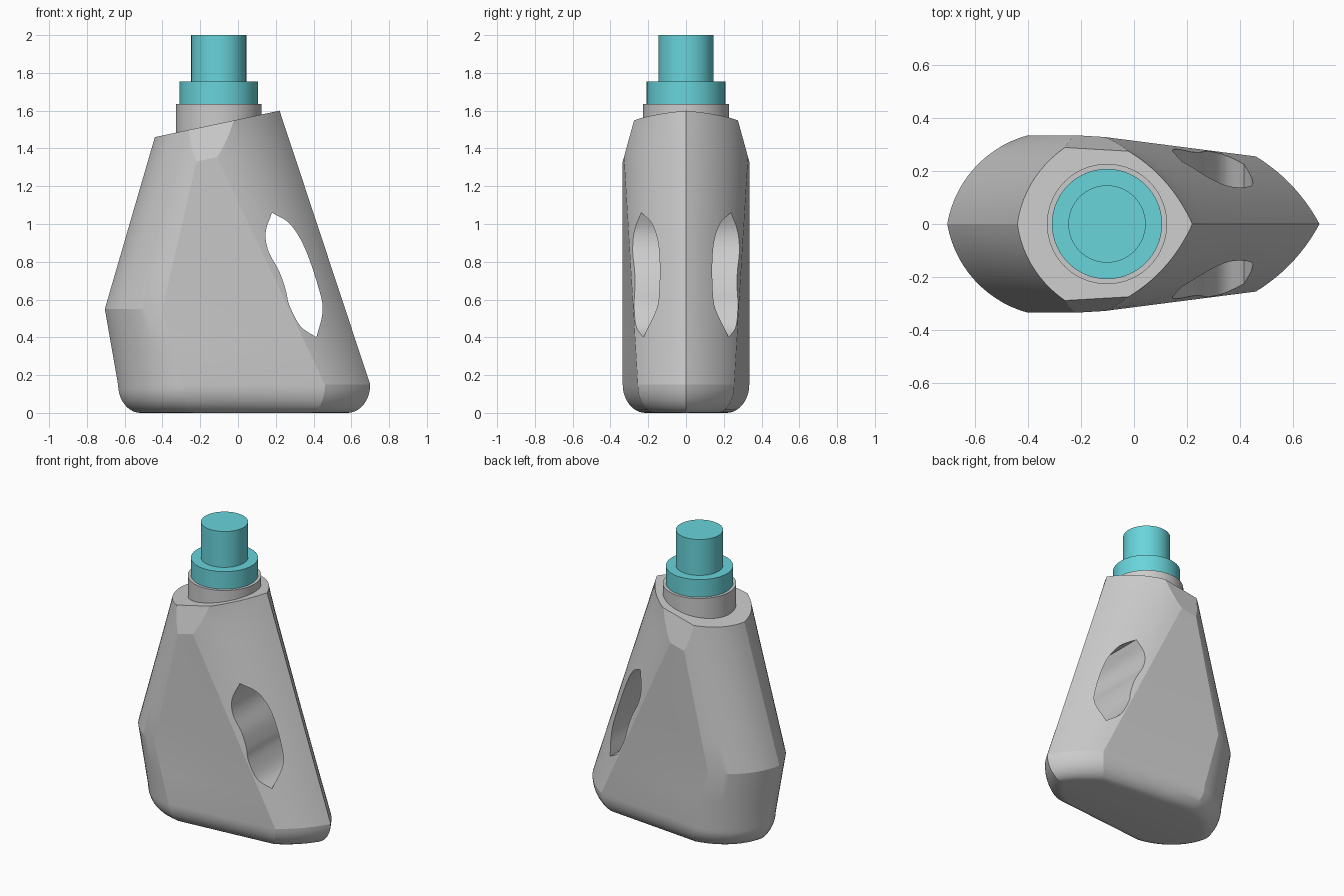
import bpy, bmesh, math
from mathutils import Vector

if "Cube" in bpy.data.objects:
    bpy.data.objects.remove(bpy.data.objects["Cube"])


def arc(a, b, radius, n):
    """Points on an outward-bulging arc from a to b (left to right)."""
    a, b = Vector(a), Vector(b)
    chord = b - a
    mid = (a + b) / 2
    nrm = Vector((-chord.y, chord.x)).normalized()
    if nrm.y < 0:
        nrm = -nrm
    h = math.sqrt(radius ** 2 - (chord.length / 2) ** 2)
    c = mid - nrm * h
    a0 = math.atan2(a.y - c.y, a.x - c.x)
    a1 = math.atan2(b.y - c.y, b.x - c.x)
    return [c + radius * Vector((math.cos(t), math.sin(t)))
            for t in (a0 + (a1 - a0) * i / n for i in range(n + 1))]


def section(z):
    """Horizontal outline of the bottle at height z."""
    if z < 0.55:
        tip_l = -0.635 - 0.175 * (z - 0.15)
        lx = -0.29 - 0.275 * (z - 0.15)
    else:
        tip_l = -0.705 + 0.291 * (z - 0.55)
        lx = -0.40 + 0.231 * (z - 0.55)
    tip_r = 0.70 - 0.331 * (z - 0.15)
    rx = max(0.46 - 0.475 * (z - 0.15), lx + 0.015)
    ry = min(0.255 + 0.061 * (z - 0.15), 0.334)
    left = arc((tip_l, 0), (lx, 0.335), 0.42, 14)
    right = arc((rx, ry), (tip_r, 0), 0.66, 14)
    side = [left[-1].lerp(right[0], i / 4) for i in (1, 2, 3)]
    half = left + side + right
    return half + [Vector((p.x, -p.y)) for p in reversed(half[1:-1])]


def finish(obj, angle):
    bpy.ops.object.select_all(action='DESELECT')
    obj.select_set(True)
    bpy.context.view_layer.objects.active = obj
    bpy.ops.object.shade_smooth_by_angle(angle=math.radians(angle))


def new_object(name, bm):
    bmesh.ops.recalc_face_normals(bm, faces=bm.faces)
    me = bpy.data.meshes.new(name)
    bm.to_mesh(me)
    bm.free()
    obj = bpy.data.objects.new(name, me)
    bpy.context.collection.objects.link(obj)
    return obj


# Bottle body: rounded foot rings, then tapering rings
rings = []
for i in range(11):
    t = math.pi / 2 * i / 10
    z, inset = 0.15 * (1 - math.cos(t)), 0.12 * (1 - math.sin(t))
    sx, sy = 1 - inset / 0.667, 1 - inset / 0.335
    rings.append([(0.03 + (p.x - 0.03) * sx, p.y * sy, z) for p in section(0.15)])
for z in (0.35, 0.55, 0.75, 0.95, 1.15, 1.33, 1.43, 1.53, 1.64):
    rings.append([(p.x, p.y, z) for p in section(z)])
bm = bmesh.new()
loops = [[bm.verts.new(p) for p in r] for r in rings]
n = len(loops[0])
for lo, hi in zip(loops, loops[1:]):
    for i in range(n):
        j = (i + 1) % n
        bm.faces.new((lo[i], lo[j], hi[j], hi[i]))
bm.faces.new(loops[0])
bm.faces.new(loops[-1])

# Slanted top and the two shoulder facets
for co, no in (((-0.44, 0, 1.46), (-0.212, 0, 1)),
               ((0, 0.335, 1.33), (0, 1, 0.275)),
               ((0, -0.335, 1.33), (0, -1, 0.275))):
    cut = bmesh.ops.bisect_plane(bm, geom=bm.verts[:] + bm.edges[:] + bm.faces[:],
                                 plane_co=co, plane_no=Vector(no).normalized(),
                                 dist=1e-5, clear_outer=True)
    bmesh.ops.holes_fill(bm, edges=[e for e in bm.edges if e.is_boundary], sides=0)
body = new_object("bottle_body", bm)

# Grip opening: two smooth curves meeting at pointed ends
outer = [(0.18, 1.06), (0.275, 1.0), (0.355, 0.87), (0.43, 0.65), (0.448, 0.535), (0.415, 0.40)]
inner = [(0.415, 0.40), (0.33, 0.46), (0.272, 0.57), (0.253, 0.65), (0.22, 0.745),
         (0.16, 0.86), (0.147, 0.96), (0.18, 1.06)]


def smooth(pts, steps=5):
    p = [Vector(q) for q in pts]
    p = [2 * p[0] - p[1]] + p + [2 * p[-1] - p[-2]]
    out = []
    for a, b, c, d in zip(p, p[1:], p[2:], p[3:]):
        for k in range(steps):
            t = k / steps
            out.append(0.5 * (2 * b + (c - a) * t + (2 * a - 5 * b + 4 * c - d) * t ** 2
                              + (3 * b - a - 3 * c + d) * t ** 3))
    return out


bm = bmesh.new()
face = bm.faces.new([bm.verts.new((p.x, -0.6, p.y)) for p in smooth(outer) + smooth(inner)])
ext = bmesh.ops.extrude_face_region(bm, geom=[face], use_keep_orig=True)
bmesh.ops.translate(bm, vec=(0, 1.2, 0),
                    verts=[v for v in ext["geom"] if isinstance(v, bmesh.types.BMVert)])
cutter = new_object("grip_cutter", bm)
cutter.hide_render = True
mod = body.modifiers.new("grip_opening", 'BOOLEAN')
mod.operation, mod.solver, mod.object = 'DIFFERENCE', 'EXACT', cutter
bpy.context.view_layer.objects.active = body
body.select_set(True)
bpy.ops.object.modifier_apply(modifier=mod.name)
bpy.data.objects.remove(cutter)
finish(body, 14)

# Neck, cap collar and cap top
cyan = bpy.data.materials.new("cap_cyan")
cyan.diffuse_color = (0.14, 0.66, 0.71, 1)
cyan.use_nodes = True
cyan.node_tree.nodes["Principled BSDF"].inputs["Base Color"].default_value = cyan.diffuse_color
for name, r, z0, z1, mat in (("neck", 0.227, 1.42, 1.635, None),
                             ("cap_collar", 0.208, 1.635, 1.755, cyan),
                             ("cap_top", 0.146, 1.755, 2.0, cyan)):
    bpy.ops.mesh.primitive_cylinder_add(vertices=64, radius=r, depth=z1 - z0,
                                        location=(-0.102, 0, (z0 + z1) / 2))
    part = bpy.context.object
    part.name = name
    if mat:
        part.data.materials.append(mat)
    finish(part, 30)
